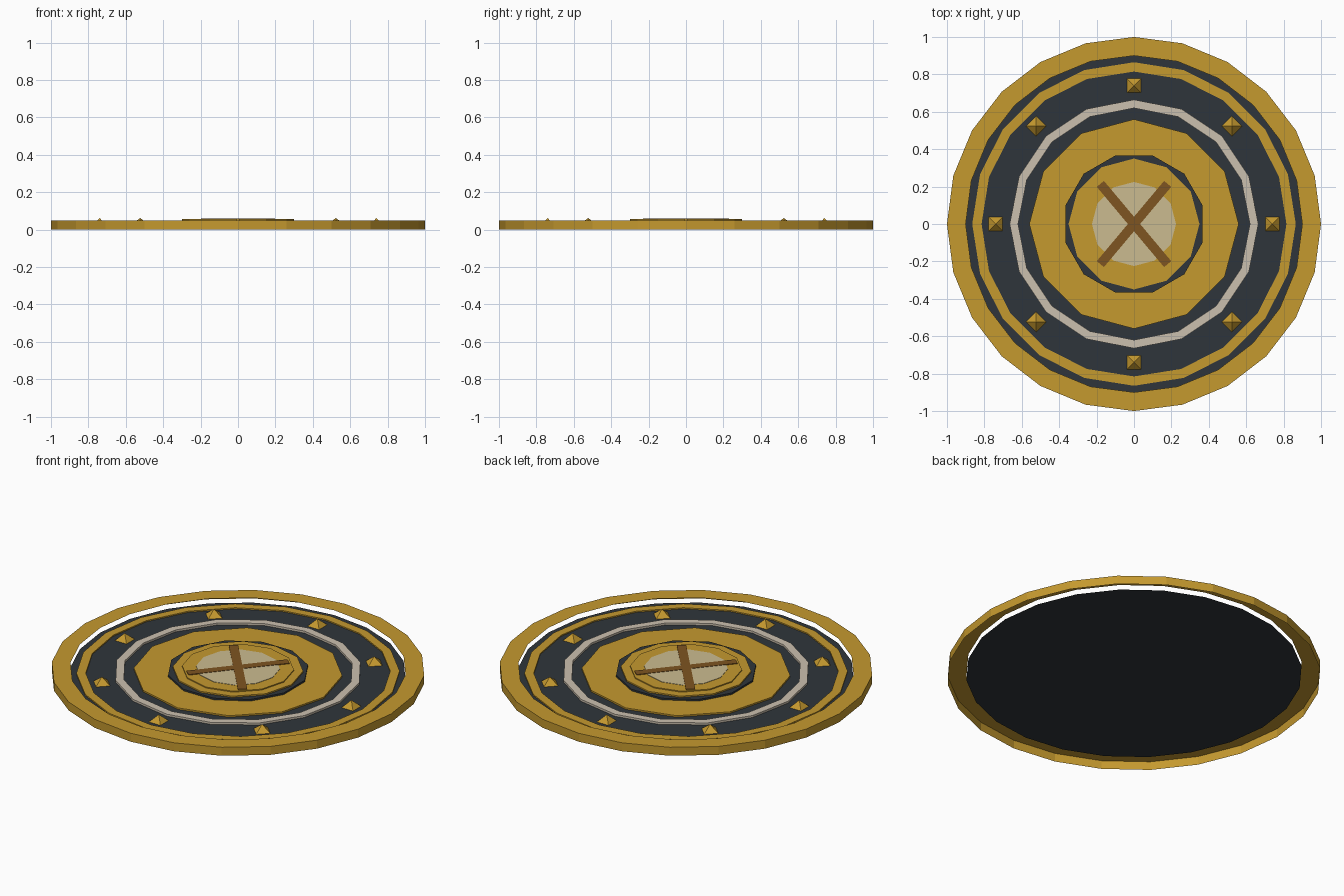
import bpy, bmesh
from math import sin, cos, pi, radians
from mathutils import Matrix

cube = bpy.data.objects.get("Cube")
if cube:
    bpy.data.objects.remove(cube, do_unlink=True)


def material(name, color):
    m = bpy.data.materials.new(name)
    m.use_nodes = True
    m.diffuse_color = (*color, 1)
    m.node_tree.nodes["Principled BSDF"].inputs["Base Color"].default_value = (*color, 1)
    return m


gold = material("gold", (0.56, 0.32, 0.028))
slate = material("dark slate", (0.028, 0.036, 0.043))
stone = material("pale stone", (0.60, 0.53, 0.43))
cream = material("cream", (0.60, 0.50, 0.28))
brown = material("brown", (0.21, 0.09, 0.015))


def finish(name, bm, mat):
    bmesh.ops.recalc_face_normals(bm, faces=bm.faces)
    mesh = bpy.data.meshes.new(name)
    bm.to_mesh(mesh)
    bm.free()
    mesh.materials.append(mat)
    obj = bpy.data.objects.new(name, mesh)
    bpy.context.collection.objects.link(obj)
    return obj


def lathe(name, profile, sides, mat, turn=0.0):
    """Revolve (radius, height) points; a zero radius closes to a centre point."""
    bm = bmesh.new()
    rings = []
    for r, z in profile:
        if r == 0:
            rings.append([bm.verts.new((0, 0, z))] * sides)
        else:
            angles = [turn + 2 * pi * i / sides for i in range(sides)]
            rings.append([bm.verts.new((r * cos(a), r * sin(a), z)) for a in angles])
    for low, high in zip(rings, rings[1:]):
        for i in range(sides):
            j = (i + 1) % sides
            corners = dict.fromkeys((low[i], low[j], high[j], high[i]))
            bm.faces.new(list(corners))
    obj = finish(name, bm, mat)
    # The profiles run outside to inside, so the first face must look up or out
    up = sum(p.normal.z * p.area for p in obj.data.polygons)
    if up < 0:
        obj.data.flip_normals()
    return obj


# Outer rim: open shell of wall and top
lathe("outer_rim", [(1, 0), (1, 0.05), (0.9, 0.05)], 24, gold)

# Recessed backing plate
lathe("backing_plate", [(0.9, 0.022), (0, 0.022)], 24, slate)


# Raised bands on the plate
def band(name, outer, inner, top, sides, mat):
    lathe(name, [(outer, 0.023), (outer, top), (inner, top), (inner, 0.023)], sides, mat)


band("outer_band", 0.865, 0.815, 0.03, 20, gold)
band("pale_band", 0.665, 0.62, 0.035, 16, stone)


# Stacked centre discs
def disc(name, radius, low, top, sides, mat, turn=0.0):
    lathe(name, [(radius, low), (radius, top), (0, top)], sides, mat, turn)


disc("centre_disc", 0.56, 0.023, 0.032, 12, gold)
disc("hub_base", 0.38, 0.032, 0.042, 12, slate, radians(15))
disc("hub_ring", 0.35, 0.042, 0.05, 12, gold)
disc("hub_cap", 0.30, 0.05, 0.056, 12, gold)
disc("hub_inlay", 0.225, 0.056, 0.058, 12, cream)

# Crossed bars on the hub
for side, angle in (("left", 50), ("right", -50)):
    bm = bmesh.new()
    bmesh.ops.create_cube(bm, size=1)
    bm.transform(Matrix.Translation((0, 0, 0.058))
                 @ Matrix.Rotation(radians(angle), 4, "Z")
                 @ Matrix.Diagonal((0.56, 0.05, 0.004, 1)))
    finish("cross_bar_" + side, bm, brown)

# Pyramid studs around the dark field
for i in range(8):
    bm = bmesh.new()
    bmesh.ops.create_cone(bm, cap_ends=False, segments=4, radius1=0.054, radius2=0, depth=0.04)
    bmesh.ops.remove_doubles(bm, verts=bm.verts, dist=0.0001)
    bm.transform(Matrix.Rotation(i * pi / 4, 4, "Z")
                 @ Matrix.Translation((0.74, 0, 0.042))
                 @ Matrix.Rotation(pi / 4, 4, "Z"))
    finish("stud_%d" % (i + 1), bm, gold)
